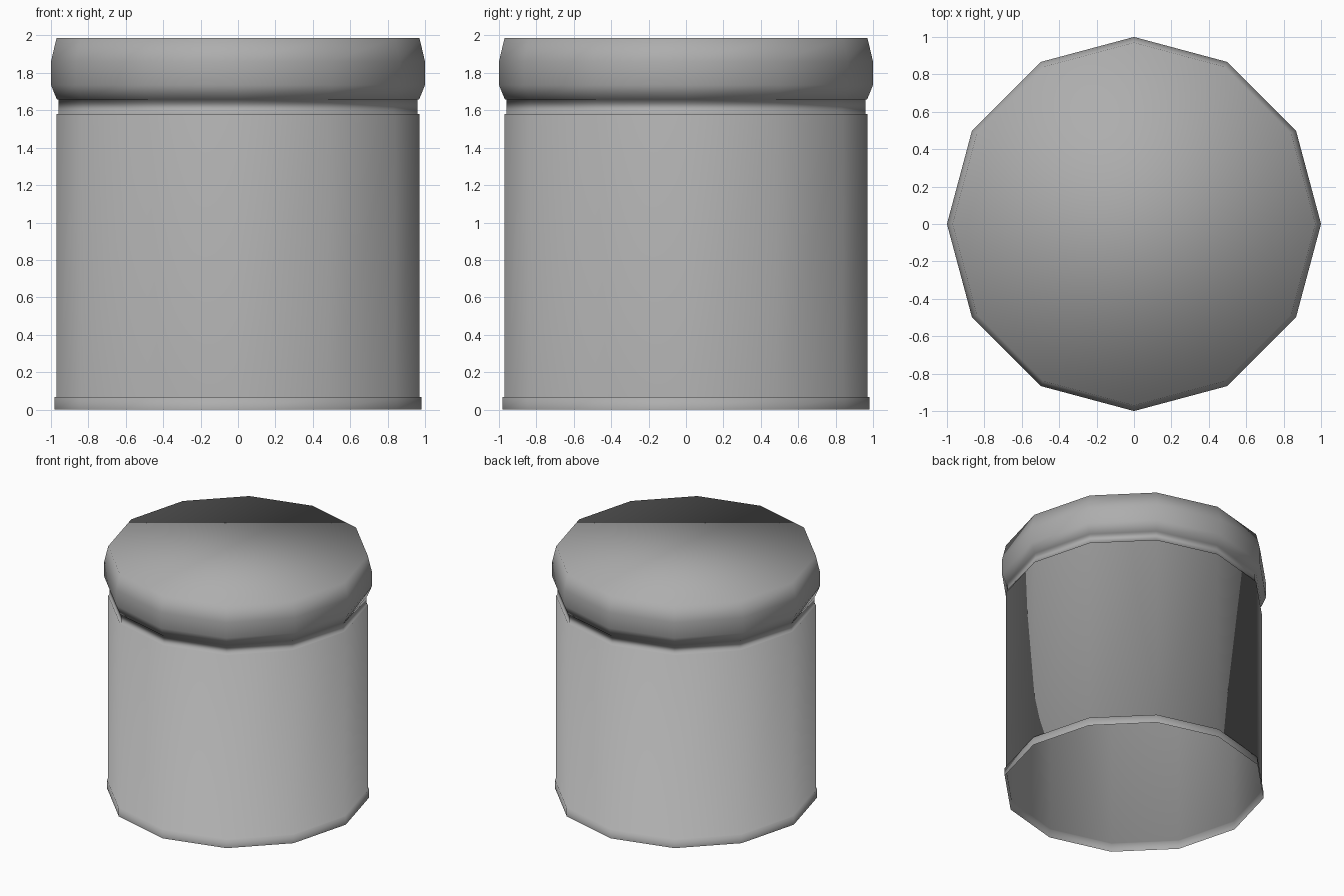
import bpy, bmesh
from math import cos, sin, pi

if "Cube" in bpy.data.objects:
    bpy.data.objects.remove(bpy.data.objects["Cube"])

SIDES = 12


def lathe(name, profile):
    """Revolve (radius, z) points into a smooth 12-sided shell with a closed top."""
    bm = bmesh.new()
    rings = [[bm.verts.new((r * cos(2 * pi * i / SIDES), r * sin(2 * pi * i / SIDES), z))
              for i in range(SIDES)] for r, z in profile]
    for low, high in zip(rings, rings[1:]):
        for i in range(SIDES):
            j = (i + 1) % SIDES
            bm.faces.new((low[i], low[j], high[j], high[i]))
    bm.faces.new(rings[-1])
    for f in bm.faces:
        f.smooth = True
    mesh = bpy.data.meshes.new(name)
    bm.to_mesh(mesh)
    bm.free()
    obj = bpy.data.objects.new(name, mesh)
    bpy.context.collection.objects.link(obj)
    return obj


# Open-bottomed jar in one smooth shell
foot = [(0.98, 0.0), (0.98, 0.067)]
wall = [(0.97, 0.067), (0.97, 1.58)]
neck = [(0.96, 1.58), (0.96, 1.657)]
lid = [(0.968, 1.657), (1.0, 1.735), (1.0, 1.86), (0.97, 1.987)]
jar = lathe("lidded_jar", foot + wall + neck + lid)

# Mid grey finish
grey = bpy.data.materials.new("mid_grey")
grey.diffuse_color = (0.42, 0.42, 0.42, 1)
grey.use_nodes = True
grey.node_tree.nodes["Principled BSDF"].inputs["Base Color"].default_value = grey.diffuse_color
jar.data.materials.append(grey)
